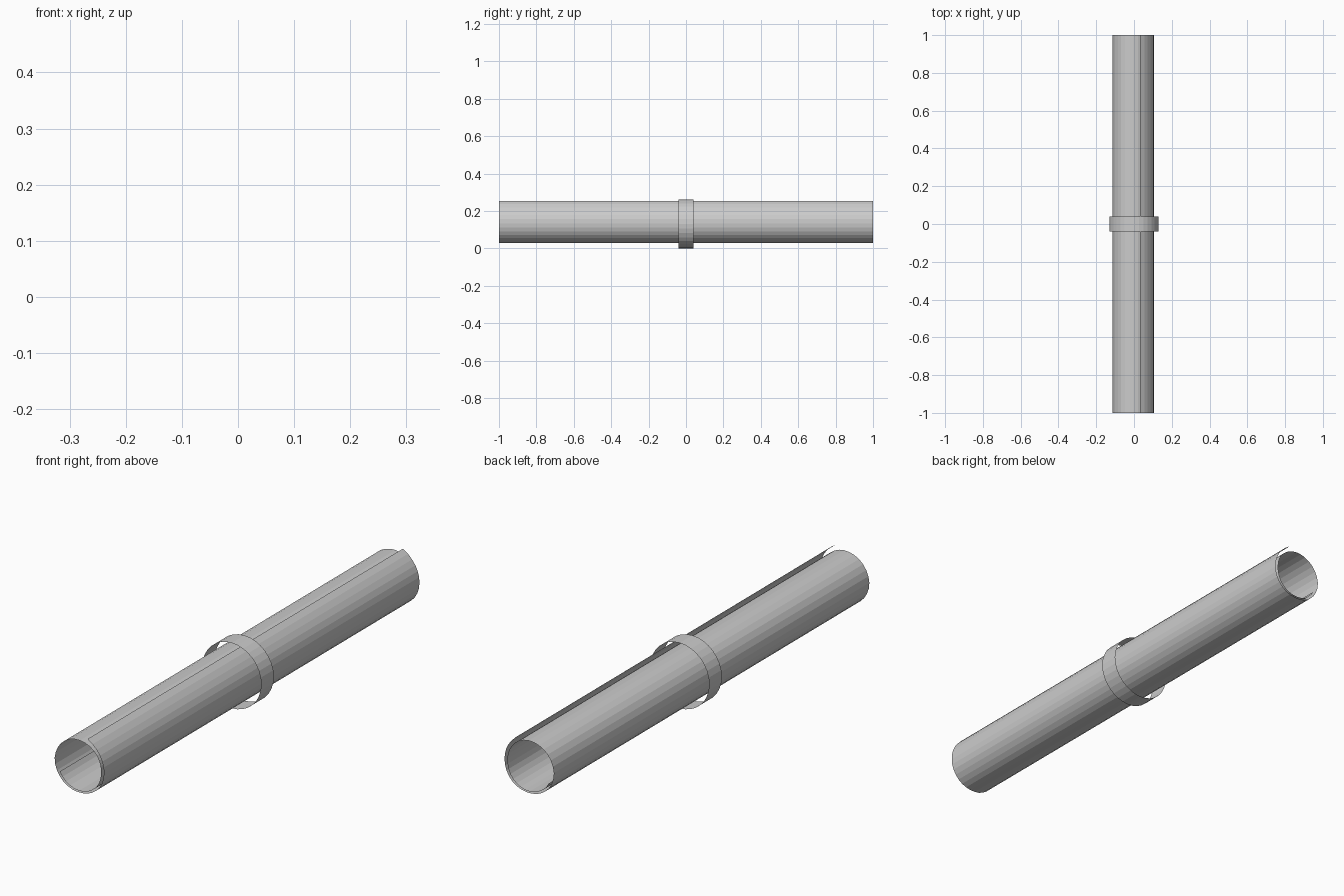
import bpy, bmesh, math

if "Cube" in bpy.data.objects:
    bpy.data.objects.remove(bpy.data.objects["Cube"])


def extrude_profile(name, pts, half, closed):
    """Thin sheet: an (x, z) outline swept along y from -half to half."""
    bm = bmesh.new()
    front = [bm.verts.new((x, -half, z)) for x, z in pts]
    back = [bm.verts.new((x, half, z)) for x, z in pts]
    n = len(pts)
    for i in range(n if closed else n - 1):
        j = (i + 1) % n
        bm.faces.new((front[i], front[j], back[j], back[i]))
    me = bpy.data.meshes.new(name)
    bm.to_mesh(me)
    bm.free()
    ob = bpy.data.objects.new(name, me)
    bpy.context.collection.objects.link(ob)
    return ob


CZ = 0.131

# Rolled paper: clockwise spiral, keys are (angle in degrees, radius)
keys = [(75, 0.125), (55, 0.115), (30, 0.109), (0, 0.105), (-90, 0.103),
        (-180, 0.114), (-225, 0.112), (-270, 0.106), (-300, 0.101),
        (-360, 0.092), (-450, 0.097), (-515, 0.100)]


def radius(a):
    for (a0, r0), (a1, r1) in zip(keys, keys[1:]):
        if a >= a1:
            return r0 + (r1 - r0) * (a0 - a) / (a0 - a1)
    return keys[-1][1]


steps = 48
spiral = []
for i in range(steps + 1):
    a = keys[0][0] + (keys[-1][0] - keys[0][0]) * i / steps
    r, t = radius(a), math.radians(a)
    spiral.append((r * math.cos(t), CZ + r * math.sin(t)))
extrude_profile("rolled_paper", spiral, 1.0, False)

# Band around the middle
ring = [(0.131 * math.cos(2 * math.pi * i / 32), CZ + 0.131 * math.sin(2 * math.pi * i / 32))
        for i in range(32)]
extrude_profile("band", ring, 0.04, True)
